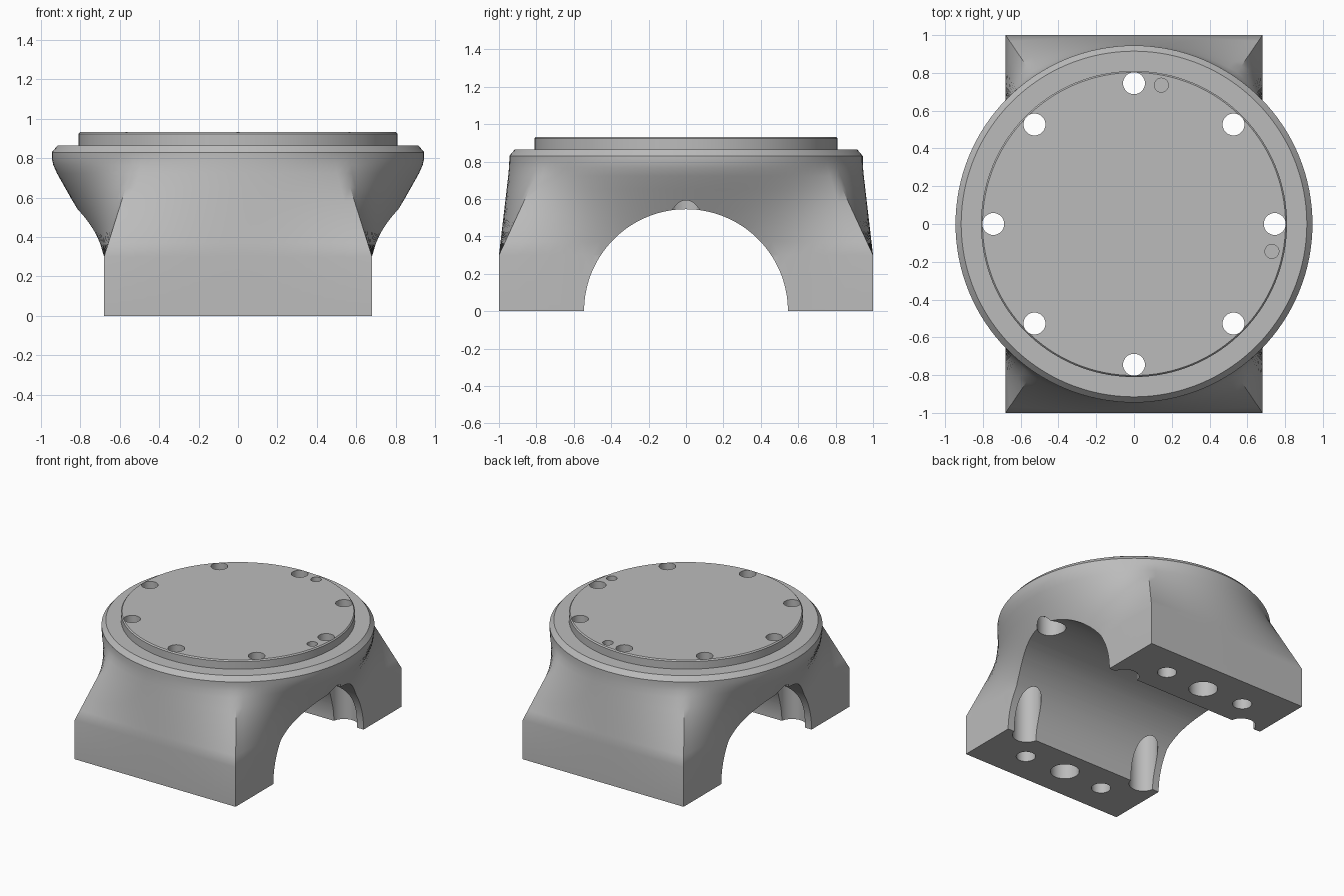
import bpy, bmesh, math
from mathutils import Matrix

if "Cube" in bpy.data.objects:
    bpy.data.objects.remove(bpy.data.objects["Cube"], do_unlink=True)

HALF_X, HALF_Y = 0.68, 1.0
FLANGE_R = 0.945

grey = bpy.data.materials.new("machined_grey")
grey.use_nodes = True
COLOUR = (0.5, 0.5, 0.5, 1)
grey.diffuse_color = COLOUR
grey.node_tree.nodes["Principled BSDF"].inputs["Base Color"].default_value = COLOUR


def make_object(name, bm):
    bmesh.ops.recalc_face_normals(bm, faces=bm.faces)
    mesh = bpy.data.meshes.new(name)
    bm.to_mesh(mesh)
    bm.free()
    mesh.materials.append(grey)
    obj = bpy.data.objects.new(name, mesh)
    bpy.context.collection.objects.link(obj)
    return obj


def skin(bm, rings):
    """Bridge closed rings of points and cap both ends."""
    loops = [[bm.verts.new(p) for p in ring] for ring in rings]
    for low, high in zip(loops, loops[1:]):
        for i in range(len(low)):
            j = (i + 1) % len(low)
            bm.faces.new((low[i], low[j], high[j], high[i]))
    bm.faces.new(loops[0][::-1])
    bm.faces.new(loops[-1])


def circle(x, y, z, r, n=32):
    return [(x + r * math.cos(2 * math.pi * i / n),
             y + r * math.sin(2 * math.pi * i / n), z) for i in range(n)]


def cut(target, cutter):
    cutter.hide_render = True
    mod = target.modifiers.new("cut", 'BOOLEAN')
    mod.operation = 'DIFFERENCE'
    mod.solver = 'EXACT'
    mod.object = cutter
    bpy.context.view_layer.objects.active = target
    bpy.ops.object.modifier_apply(modifier=mod.name)
    bpy.data.objects.remove(cutter, do_unlink=True)


# Directions around the body, with one exactly on each corner of the foot
corner = math.atan2(HALF_Y, HALF_X)
corners = [-corner, corner, math.pi - corner, math.pi + corner]
angles = []
for k in range(4):
    start = corners[k]
    end = corners[k + 1] if k < 3 else corners[0] + 2 * math.pi
    steps = 40 if k % 2 == 0 else 24
    angles += [start + (end - start) * i / steps for i in range(steps)]


def body_ring(t, z, r=FLANGE_R):
    """Blend from the rectangular foot (t=0) to a circle (t=1)."""
    ring = []
    for a in angles:
        c, s = math.cos(a), math.sin(a)
        reach = min(HALF_X / max(abs(c), 1e-6), HALF_Y / max(abs(s), 1e-6))
        d = reach + (r - reach) * t
        ring.append((d * c, d * s, z))
    return ring


# Body: rectangular foot, lofted neck, chamfered flange and raised disc
rings = [body_ring(0, 0)]
rings += [body_ring(t, 0.3 + 0.47 * t) for t in (0, 0.15, 0.3, 0.45, 0.6, 0.75, 0.9)]
rings += [body_ring(0.97, 0.765), body_ring(1, 0.8), body_ring(1, 0.83)]
rings += [body_ring(1, z, r) for r, z in
          ((0.915, 0.865), (0.81, 0.865), (0.81, 0.923), (0.802, 0.932))]
bm = bmesh.new()
skin(bm, rings)
body = make_object("saddle_bracket", bm)

# Half-round saddle opening along x
bm = bmesh.new()
bmesh.ops.create_cone(bm, cap_ends=True, segments=128, radius1=0.545, radius2=0.545,
                      depth=3, matrix=Matrix.Rotation(math.pi / 2, 4, 'Y'))
cut(body, make_object("saddle_cutter", bm))

# Eight through bolt holes with counterbores from below
bm = bmesh.new()
for k in range(8):
    a = k * math.pi / 4
    x, y = 0.745 * math.cos(a), 0.745 * math.sin(a)
    skin(bm, [circle(x, y, z, r) for z, r in
              ((-0.1, 0.1), (0.68, 0.1), (0.68, 0.058), (1.1, 0.058))])

# Blind holes under the feet and two dowel holes in the disc
for sx in (-1, 1):
    for sy in (-1, 1):
        skin(bm, [circle(sx * 0.34, sy * 0.76, z, 0.067) for z in (-0.1, 0.25)])
for x, y in ((0.145, 0.735), (0.73, -0.145)):
    skin(bm, [circle(x, y, z, 0.037) for z in (0.8, 1.1)])
cut(body, make_object("hole_cutter", bm))

# Smooth curved walls, crisp machined edges
bpy.ops.object.select_all(action='DESELECT')
body.select_set(True)
bpy.context.view_layer.objects.active = body
bpy.ops.object.shade_smooth_by_angle(angle=math.radians(28))
weighted = body.modifiers.new("weighted_normals", 'WEIGHTED_NORMAL')
weighted.keep_sharp = True
